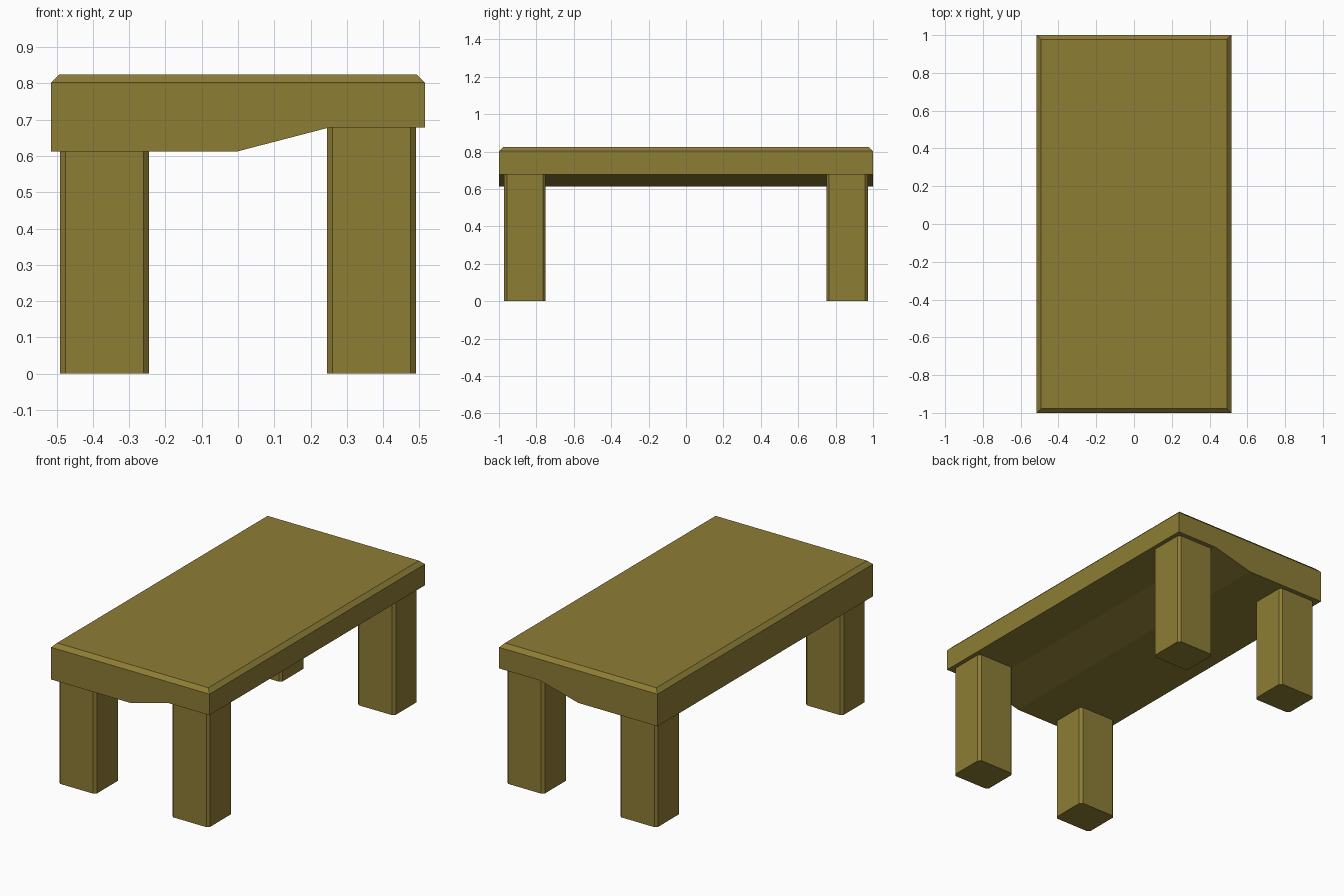
import bpy, bmesh

if "Cube" in bpy.data.objects:
    bpy.data.objects.remove(bpy.data.objects["Cube"])

wood = bpy.data.materials.new("wood")
wood.diffuse_color = (0.27, 0.205, 0.035, 1)
wood.use_nodes = True
wood.node_tree.nodes["Principled BSDF"].inputs["Base Color"].default_value = wood.diffuse_color


def finish(name, bm):
    bmesh.ops.recalc_face_normals(bm, faces=bm.faces)
    mesh = bpy.data.meshes.new(name)
    bm.to_mesh(mesh)
    bm.free()
    mesh.materials.append(wood)
    obj = bpy.data.objects.new(name, mesh)
    bpy.context.collection.objects.link(obj)
    return obj


def prism(points, direction):
    """Extrude a closed outline into a solid."""
    bm = bmesh.new()
    face = bm.faces.new([bm.verts.new(p) for p in points])
    ext = bmesh.ops.extrude_face_region(bm, geom=[face], use_keep_orig=True)
    verts = [g for g in ext["geom"] if isinstance(g, bmesh.types.BMVert)]
    bmesh.ops.translate(bm, verts=verts, vec=direction)
    return bm


def chamfer(bm, edges, width):
    bmesh.ops.recalc_face_normals(bm, faces=bm.faces)
    bmesh.ops.bevel(bm, geom=edges, offset=width, segments=1,
                    affect='EDGES', profile=0.5)


# Table top: stepped underside, chamfered upper rim
TOP, HALF_X, LOW, HIGH = 0.825, 0.515, 0.613, 0.678
profile = [(-HALF_X, LOW), (0, LOW), (0.25, HIGH), (HALF_X, HIGH),
           (HALF_X, TOP), (-HALF_X, TOP)]
bm = prism([(x, -1, z) for x, z in profile], (0, 2, 0))
rim = [e for e in bm.edges if all(abs(v.co.z - TOP) < 1e-5 for v in e.verts)]
chamfer(bm, rim, 0.023)
finish("table_top", bm)

# Legs: chamfered posts, the right pair reaching the higher underside
for side, sx, top in (("left", -1, LOW), ("right", 1, HIGH)):
    for end, sy in (("front", -1), ("back", 1)):
        x0, x1 = sorted((sx * 0.245, sx * 0.49))
        y0, y1 = sorted((sy * 0.75, sy * 0.973))
        bm = prism([(x0, y0, 0), (x1, y0, 0), (x1, y1, 0), (x0, y1, 0)],
                   (0, 0, top))
        uprights = [e for e in bm.edges
                    if abs(e.verts[0].co.z - e.verts[1].co.z) > 0.1]
        chamfer(bm, uprights, 0.015)
        finish(f"{end}_{side}_leg", bm)
